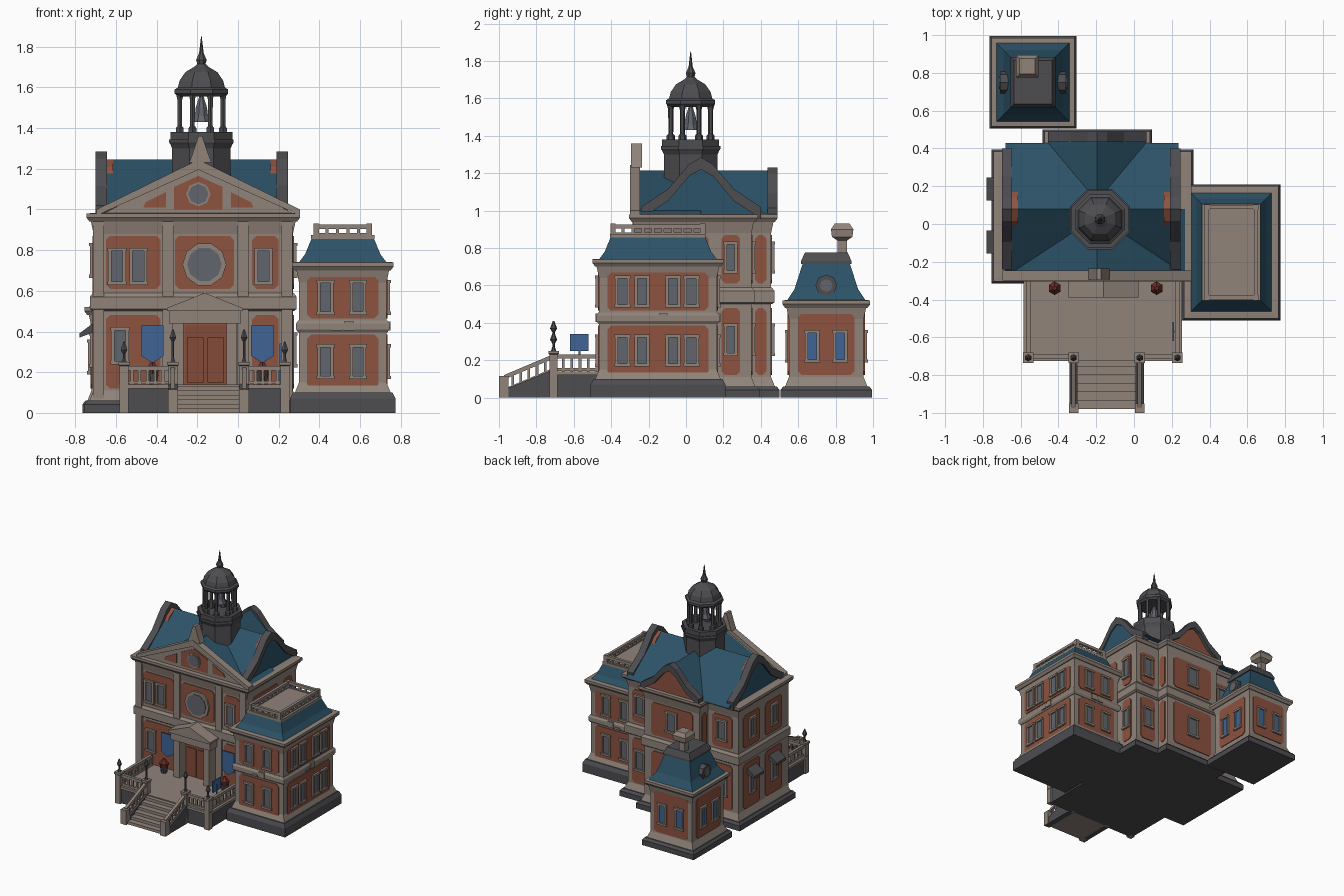
import bpy, bmesh, math
from mathutils import Vector

cube = bpy.data.objects.get("Cube")
if cube:
    bpy.data.objects.remove(cube)


def material(name, r, g, b):
    m = bpy.data.materials.new(name)
    m.use_nodes = True
    m.diffuse_color = (r, g, b, 1)
    m.node_tree.nodes["Principled BSDF"].inputs["Base Color"].default_value = (r, g, b, 1)
    return m


STONE = material("warm_stone", .28, .23, .195)
BRICK = material("red_brick", .27, .085, .05)
ROOF = material("blue_slate", .025, .085, .135)
GREY = material("dark_grey", .075, .075, .083)
GLASS = material("grey_glass", .12, .13, .15)
BLUE = material("bright_blue", .05, .13, .30)
DOOR = material("door_wood", .23, .07, .04)
FLOWER = material("flower_red", .15, .025, .02)


# Every part is a loft through matching rings of points
def loft(name, rings, mat):
    bm = bmesh.new()
    vs = [[bm.verts.new(p) for p in ring] for ring in rings]
    n = len(vs[0])
    for a, b in zip(vs, vs[1:]):
        for i in range(n):
            j = (i + 1) % n
            bm.faces.new((a[i], a[j], b[j], b[i]))
    bm.faces.new(vs[0][::-1])
    bm.faces.new(vs[-1])
    bmesh.ops.recalc_face_normals(bm, faces=bm.faces)
    me = bpy.data.meshes.new(name)
    bm.to_mesh(me)
    bm.free()
    me.materials.append(mat)
    ob = bpy.data.objects.new(name, me)
    bpy.context.collection.objects.link(ob)
    return ob


def stack(name, rect, levels, mat):
    """Rectangle (x0, x1, y0, y1) grown by an amount at each height."""
    x0, x1, y0, y1 = rect
    loft(name, [[(x0 - g, y0 - g, z), (x1 + g, y0 - g, z), (x1 + g, y1 + g, z), (x0 - g, y1 + g, z)]
                for g, z in levels], mat)


def box(name, x0, x1, y0, y1, z0, z1, mat):
    stack(name, (x0, x1, y0, y1), [(0, z0), (0, z1)], mat)


def lathe(name, x, y, profile, mat, n=8):
    turn = [math.tau * (i + .5) / n for i in range(n)]
    loft(name, [[(x + r * math.cos(a), y + r * math.sin(a), z) for a in turn] for r, z in profile], mat)


def beam(name, p, q, t, mat):
    p, q = Vector(p), Vector(q)
    d = (q - p).normalized()
    side = d.cross(Vector((0, 0, 1)) if abs(d.z) < .9 else Vector((0, 1, 0))).normalized() * t / 2
    up = d.cross(side)
    loft(name, [[c + side + up, c - side + up, c - side - up, c + side - up] for c in (p, q)], mat)


def wall(side, pos):
    """Maps (along, height, outward) to space for one wall."""
    return {"front": lambda u, v, d: (u, pos - d, v), "back": lambda u, v, d: (u, pos + d, v),
            "right": lambda u, v, d: (pos - d, u, v), "left": lambda u, v, d: (pos + d, u, v)}[side]


def plate(name, at, pts, d0, d1, mat):
    loft(name, [[at(u, v, d) for u, v in pts] for d in (d0, d1)], mat)


def slab(name, at, u0, u1, v0, v1, d, mat):
    plate(name, at, [(u0, v0), (u1, v0), (u1, v1), (u0, v1)], -.01, d, mat)


def panel(at, u0, u1, v0, v1):
    c = .02
    plate("brick_panel", at, [(u0 + c, v0), (u1 - c, v0), (u1, v0 + c), (u1, v1 - c),
                              (u1 - c, v1), (u0 + c, v1), (u0, v1 - c), (u0, v0 + c)], -.01, .006, BRICK)


def window(at, u, v, w=.05, h=.14, glass=GLASS):
    a, b, t = w / 2, h / 2, .016
    slab("window_glass", at, u - a, u + a, v - b, v + b, .009, glass)
    for s in (-1, 1):
        lo, hi = sorted((s * a, s * (a + t)))
        slab("window_jamb", at, u + lo, u + hi, v - b, v + b, .018, STONE)
        lo, hi = sorted((s * b, s * (b + t)))
        slab("window_lintel", at, u - a - t * 1.2, u + a + t * 1.2, v + lo, v + hi, .022, STONE)


def disc(cu, cv, r, n=8):
    return [(cu + r * math.cos(math.tau * i / n), cv + r * math.sin(math.tau * i / n)) for i in range(n)]


def railing(name, p, q, h, n):
    p, q, up = Vector(p), Vector(q), Vector((0, 0, h))
    beam(name + "_top", p + up, q + up, .022, STONE)
    beam(name + "_foot", p + up * .12, q + up * .12, .016, STONE)
    for i in range(n + 1):
        c = p.lerp(q, i / n)
        beam(name + "_baluster", c, c + up, .014, STONE)


def gable(at, c, hw, z0, h, profile, t, mat, d0, d1):
    """Coping band along a mirrored gable profile, filled with brick."""
    half = [(u * hw, z0 + v * h) for u, v in profile]
    line = [(c - u, v) for u, v in half] + [(c + u, v) for u, v in half[-2::-1]]
    plate("gable_brick", at, line, d0 - .05, d0 + .008, BRICK)
    for (a, b), (e, f) in zip(line, line[1:]):
        plate("gable_coping", at, [(a, b - t * .6), (e, f - t * .6), (e, f + t), (a, b + t)], d0 - .02, d1, mat)


# Main block, rear bay, wing and rear tower shells
MAIN, BAY = (-.71, .27, -.27, .35), (-.44, .05, .2, .455)
WING, TOWER = (.30, .73, -.465, .165), (-.72, -.35, .55, .95)
for nm, rect, plinth, top in (("main_block", MAIN, .06, .95), ("rear_bay", BAY, .06, .95),
                              ("wing", WING, .1, .71), ("tower", TOWER, .06, .49)):
    stack(nm + "_plinth", rect, [(.045, 0), (.045, plinth * .7), (.03, plinth)], GREY)
    stack(nm + "_walls", rect, [(.02, plinth), (0, plinth + .05), (0, top - .07), (.015, top)], STONE)
    stack(nm + "_cornice", rect, [(.02, top - .01), (.035, top + .01), (.035, top + .03), (.01, top + .032)], STONE)
for nm, rect in (("main", MAIN), ("bay", BAY)):
    stack(nm + "_floor_band", rect, [(.004, .5), (.018, .51), (.018, .57), (.004, .59)], STONE)
stack("wing_floor_band", WING, [(.004, .395), (.014, .41), (.014, .44), (.004, .455)], STONE)

# Main front: brick bays, pilasters, windows
front = wall("front", MAIN[2])
for u0, u1 in ((-.65, -.38), (-.31, -.02), (.07, .2)):
    panel(front, u0, u1, .61, .87)
    panel(front, u0, u1, .12, .48)
for u in (-.685, -.345, .025, .24):
    slab("pilaster", front, u - .027, u + .027, .06, .95, .016, STONE)
for u in (-.595, -.49, .125):
    window(front, u, .72, .055, .15)
window(front, -.58, .33, .055, .15)
plate("round_window_frame", front, disc(-.165, .73, .108, 10), -.01, .02, STONE)
plate("round_window_glass", front, disc(-.165, .73, .085, 10), 0, .025, GLASS)

# Main sides, back and bay walls
left, right, back = wall("right", MAIN[0]), wall("left", MAIN[1]), wall("back", MAIN[3])
bay_back = wall("back", BAY[3])
walls = ((left, ((-.2, .01), (.08, .29)), .05), (right, ((-.2, .12), (.19, .29)), .04),
         (back, ((-.66, -.48), (.09, .23)), .06), (bay_back, ((-.38, -.01),), .07),
         (wall("left", BAY[1]), ((.37, .43),), .015), (wall("right", BAY[0]), ((.37, .43),), .015))
for at, spans, w in walls:
    for u0, u1 in spans:
        for v0, v1 in ((.12, .48), (.61, .87)):
            panel(at, u0, u1, v0, v1)
            if u1 - u0 > .09:
                window(at, (u0 + u1) / 2, (v0 + v1) / 2 + .01, w)
for u in (-.095, .185):
    plate("awning", wall("front", u), [(-.7, .45), (-.78, .39), (-.78, .37), (-.7, .40)], -.06, .06, GREY)

# Wing and tower windows
for at, spans in ((wall("front", WING[2]), ((.34, .69, (.43, .59)),)),
                  (wall("back", WING[3]), ((.34, .69, (.43, .59)),)),
                  (wall("left", WING[1]), ((-.42, .12, (-.34, -.235, -.07, .03)),))):
    for u0, u1, us in spans:
        for v0, v1 in ((.12, .385), (.465, .67)):
            panel(at, u0, u1, v0, v1)
            for u in us:
                window(at, u, (v0 + v1) / 2, .048, .14)
    for i in (-1, 1):
        mid = (spans[0][0] + spans[0][1]) / 2
        slab("wall_crest", at, mid + i * .03 - .025, mid + i * .03 + .025, .405, .42 + .015 * (i + 1), .02, STONE)
for side, pos, c in (("front", .55, -.535), ("back", .95, -.535), ("right", -.72, .75), ("left", -.35, .75)):
    at = wall(side, pos)
    panel(at, c - .15, c + .15, .12, .45)
    for s in (-.075, .075):
        window(at, c + s, .275, .045, .14, BLUE)

# Main roofs: cross ridge, front ridge and rear ridge
AX, AY = -.195, .08
SLOPE = ((1, 0), (0, 1), (-1, 0))
for nm, at, c, hw, h, d0, d1 in (("cross_roof", wall("left", 0), AY, .35, .265, -.68, .235),
                                 ("front_roof", wall("back", 0), AX, .47, .235, -.26, .08),
                                 ("rear_roof", wall("back", 0), AX, .26, .235, .08, .455)):
    plate(nm, at, [(c + u * hw, .98 + v * h) for u, v in SLOPE], d0, d1, ROOF)
BELL = ((1, 0), (.55, .36), (.2, .86), (0, 1))
gable(wall("right", -.665), AY, .32, .98, .265, BELL, .04, GREY, 0, .035)
gable(wall("left", .21), AY, .32, .98, .265, BELL, .04, GREY, 0, .035)
gable(bay_back, AX, .26, .98, .215, BELL, .035, GREY, 0, .035)

# Front pediment with finial
ped = wall("front", -.265)
plate("pediment", ped, [(AX + u * .48, .975 + v * .24) for u, v in SLOPE], -.03, .006, STONE)
for s in (-1, 1):
    plate("pediment_brick", ped, [(AX + s * u, v) for u, v in ((.16, 1.01), (.27, 1.01), (.26, 1.035), (.16, 1.085))],
          0, .012, BRICK)
    plate("pediment_coping", ped, [(AX + s * u, v) for u, v in ((.5, .97), (.5, 1.0), (0, 1.245), (0, 1.195))],
          -.02, .035, STONE)
plate("pediment_centre", ped, [(AX + u, v) for u, v in ((-.12, 1.0), (.12, 1.0), (.12, 1.11), (0, 1.165), (-.12, 1.11))],
      0, .012, BRICK)
plate("pediment_window_frame", ped, disc(AX, 1.075, .06), 0, .018, STONE)
plate("pediment_window", ped, disc(AX, 1.075, .05), 0, .022, GLASS)
plate("finial", ped, [(-.24, 1.23), (-.13, 1.23), (-.145, 1.27), (-.175, 1.36), (-.195, 1.36), (-.225, 1.27)],
      -.03, .03, STONE)

# Cupola
CX, CY = -.18, .025
lathe("cupola_base", CX, CY, [(.155, 1.1), (.155, 1.3), (.165, 1.32), (.172, 1.33), (.172, 1.345), (.12, 1.345)], GREY)
for r, z in ((.165, 1.38),):
    lathe("cupola_parapet", CX, CY, [(r, 1.34), (r, z), (r - .03, z), (r - .03, 1.345)], GREY)
for i in range(8):
    a = math.tau * (i + .5) / 8
    lathe("cupola_column", CX + .115 * math.cos(a), CY + .115 * math.sin(a),
          [(.022, 1.34), (.022, 1.4), (.013, 1.41), (.014, 1.54), (.022, 1.57)], GREY, 6)
lathe("cupola_dome", CX, CY, [(.125, 1.555), (.142, 1.57), (.142, 1.59), (.125, 1.60), (.115, 1.635), (.085, 1.675),
                              (.04, 1.70), (.022, 1.715), (.028, 1.735), (.012, 1.77), (.002, 1.85)], GREY)
lathe("bell", CX, CY, [(.05, 1.43), (.035, 1.46), (.03, 1.5), (.01, 1.56)], GLASS)

# Wing roof with deck and railing
stack("wing_mansard", WING, [(0, .74), (-.03, .78), (-.065, .865)], ROOF)
stack("wing_deck", WING, [(-.06, .855), (-.06, .875)], STONE)
x0, x1, y0, y1 = .385, .645, -.39, .09
for p, q, n in (((x0, y0), (x1, y0), 5), ((x1, y0), (x1, y1), 9), ((x1, y1), (x0, y1), 5), ((x0, y1), (x0, y0), 9)):
    railing("wing_railing", (*p, .87), (*q, .87), .045, n)
    lathe("wing_railing_post", *p, [(.02, .87), (.02, .93)], STONE, 4)

# Tower roof with dormers and chimney
stack("tower_mansard", TOWER, [(.01, .52), (-.03, .58), (-.075, .72)], ROOF)
stack("tower_cap", TOWER, [(-.065, .715), (-.065, .73), (-.085, .775)], GREY)
for s in (-1, 1):
    at = wall("left" if s > 0 else "right", -.535 + s * .165)
    plate("dormer", at, disc(.75, .6, .058), -.08, .01, GREY)
    plate("dormer_window", at, disc(.75, .6, .034), 0, .016, GLASS)
stack("chimney", (-.59, -.54, .81, .86), [(0, .77), (0, .84), (.03, .86), (.035, .9), (.015, .93)], STONE)

# Terrace, railings and lamps
box("terrace_base", -.57, .24, -.71, -.27, 0, .12, GREY)
box("terrace_floor", -.585, .255, -.725, -.27, .12, .14, STONE)
for p, q, n in (((-.56, -.7), (-.33, -.7), 6), ((.23, -.7), (.05, -.7), 5),
                ((-.56, -.7), (-.56, -.3), 9), ((.23, -.7), (.23, -.3), 9)):
    railing("terrace_railing", (*p, .14), (*q, .14), .08, n)
for x, tall in ((-.56, .35), (-.32, .41), (.03, .41), (.23, .35)):
    stack("newel", (x - .022, x + .022, -.73, -.686), [(0, 0), (0, .23), (.006, .235), (.006, .25)], STONE)
    lathe("lamp", x, -.708, [(.014, .25), (.007, .27), (.007, tall - .06), (.019, tall - .04), (.004, tall)], GREY, 6)

# Stairs with sloped cheeks
for i in range(6):
    box("step", -.3, .01, -.98 + i * .045, -.7, 0, .022 * (i + 1), STONE)
for x in (-.32, .03):
    plate("stair_cheek", wall("left", x), [(-.99, 0), (-.99, .035), (-.71, .15), (-.71, 0)], -.022, .022, GREY)
    railing("stair_railing", (x, -.97, .03), (x, -.71, .14), .08, 6)
    box("stair_newel", x - .025, x + .025, -1, -.95, 0, .115, STONE)

# Entrance porch
slab("door", front, -.26, -.06, .14, .43, .012, DOOR)
for u0, u1 in ((-.25, -.17), (-.15, -.07)):
    slab("door_leaf", front, u0, u1, .15, .37, .02, DOOR)
for x in (-.295, -.03):
    box("porch_column", x - .026, x + .026, -.36, -.27, .14, .45, STONE)
box("porch_beam", -.34, .015, -.375, -.27, .44, .5, STONE)
plate("porch_pediment", front, [(-.35, .5), (.025, .5), (.025, .515), (-.1625, .59), (-.35, .515)], 0, .12, STONE)

# Banners, planters and terrace sign
for x in (-.42, .12):
    plate("banner", front, [(x - .055, .43), (x + .055, .43), (x + .055, .28), (x, .245), (x - .055, .28)],
          .02, .028, BLUE)
    lathe("planter", x, -.34, [(.022, .14), (.032, .19)], GREY)
    lathe("flowers", x, -.34, [(.03, .19), (.036, .215), (.01, .25)], FLOWER, 6)
box("sign", .205, .213, -.62, -.52, .25, .34, BLUE)
box("sign_post", .205, .215, -.575, -.565, .14, .3, BLUE)
